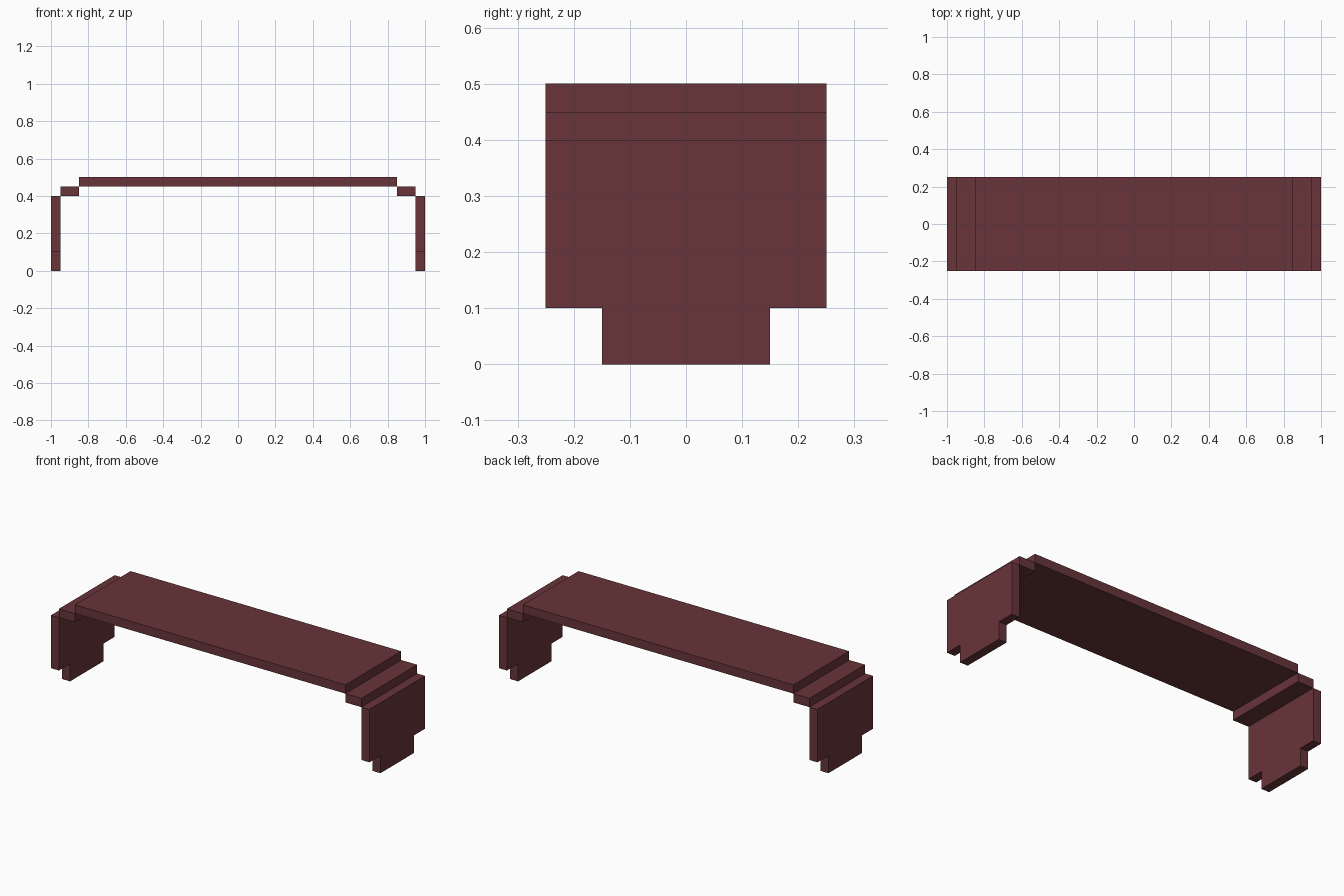
import bpy
import bmesh

cube = bpy.data.objects.get("Cube")
if cube:
    bpy.data.objects.remove(cube, do_unlink=True)

# Single dark red material
red = bpy.data.materials.new("dark_red")
red.use_nodes = True
colour = (0.14, 0.035, 0.041, 1)
red.diffuse_color = colour
red.node_tree.nodes["Principled BSDF"].inputs["Base Color"].default_value = colour

HALF_DEPTH = 0.25


def prism(name, x0, x1, outline):
    """Extrude a (y, z) outline along x from x0 to x1."""
    bm = bmesh.new()
    face = bm.faces.new([bm.verts.new((x0, y, z)) for y, z in outline])
    result = bmesh.ops.extrude_face_region(bm, geom=[face])
    verts = [v for v in result["geom"] if isinstance(v, bmesh.types.BMVert)]
    bmesh.ops.translate(bm, verts=verts, vec=(x1 - x0, 0, 0))
    bmesh.ops.recalc_face_normals(bm, faces=bm.faces)
    mesh = bpy.data.meshes.new(name)
    bm.to_mesh(mesh)
    bm.free()
    mesh.materials.append(red)
    obj = bpy.data.objects.new(name, mesh)
    bpy.context.collection.objects.link(obj)
    return obj


def slab(z0, z1):
    d = HALF_DEPTH
    return [(-d, z0), (d, z0), (d, z1), (-d, z1)]


# Long top board
prism("top_board", -0.85, 0.85, slab(0.45, 0.5))

# Side panel outline with a narrower foot
half = [(0.15, 0), (0.15, 0.1), (HALF_DEPTH, 0.1), (HALF_DEPTH, 0.4)]
panel = half + [(-y, z) for y, z in reversed(half)]

# Stepped shoulder and side panel at each end
for side, s in (("left", 1), ("right", -1)):
    prism(side + "_shoulder", s * 0.85, s * 0.95, slab(0.4, 0.45))
    prism(side + "_side_panel", s * 0.95, s * 1.0, panel)
